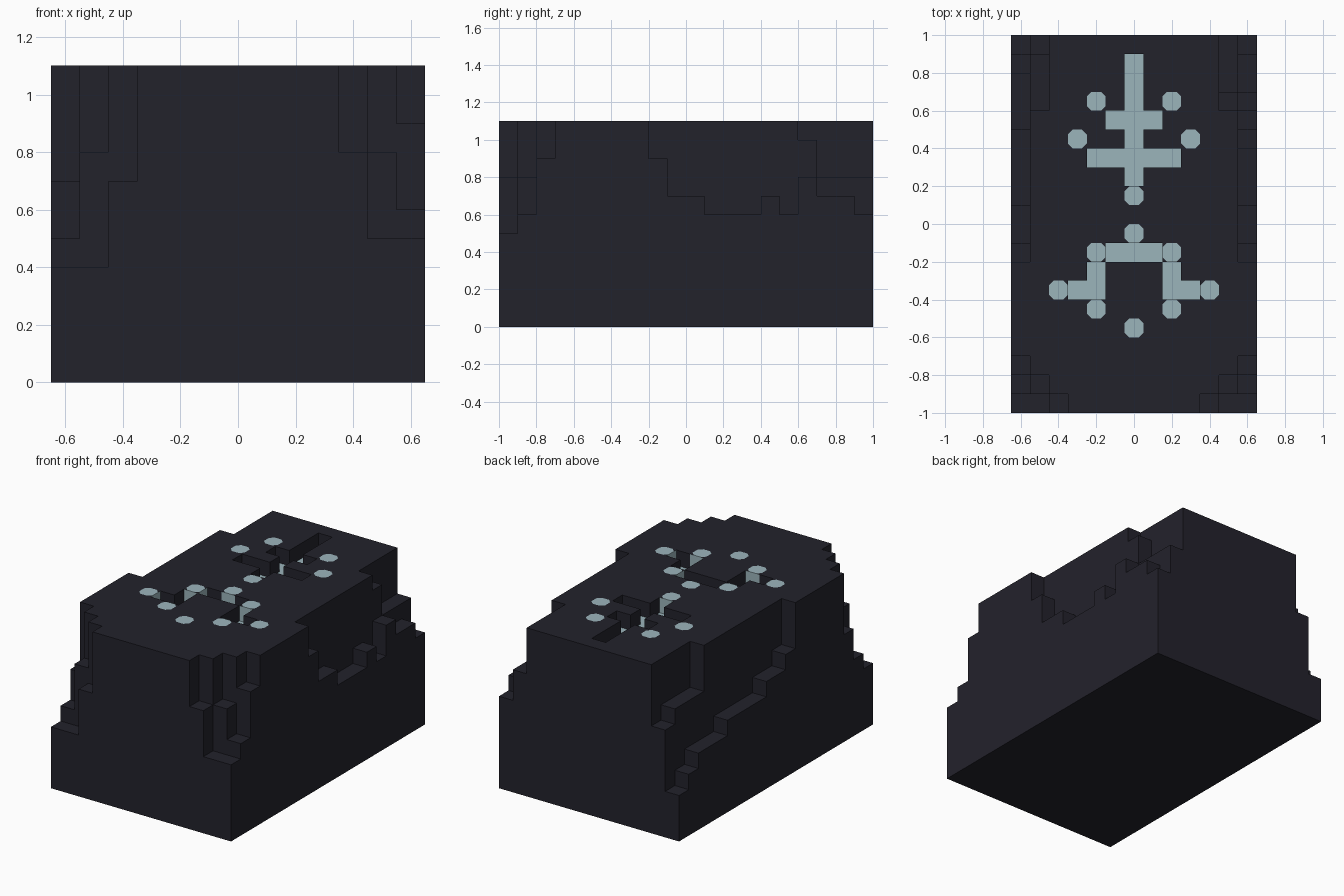
import bpy
import bmesh
from mathutils import Vector

cube = bpy.data.objects.get("Cube")
if cube:
    bpy.data.objects.remove(cube, do_unlink=True)

STEP = 0.1            # size of one block
NX, NY, TOP = 13, 20, 11
MID = NX // 2
CHAMFER = 0.025       # cut corners of the glowing studs


def make_material(name, rgb):
    mat = bpy.data.materials.new(name)
    mat.use_nodes = True
    mat.diffuse_color = (*rgb, 1)
    mat.node_tree.nodes["Principled BSDF"].inputs["Base Color"].default_value = (*rgb, 1)
    return mat


dark = make_material("dark_stone", (0.0165, 0.016, 0.0245))
light = make_material("pale_teal", (0.33, 0.46, 0.50))

# Block heights, counted in steps from the ground
height = {(i, j): TOP for i in range(NX) for j in range(NY)}


def set_column(i, runs, start=0):
    """Fill one column from front to back with (height, count) runs."""
    j = start
    for h, count in runs:
        for _ in range(count):
            height[i, j] = h
            j += 1


# Worn outer columns on both sides
set_column(0, [(4, 1), (5, 1), (7, 1), (TOP, 5), (8, 1), (7, 2), (6, 4), (5, 3), (4, 1), (3, 1)])
set_column(NX - 1, [(5, 1), (6, 1), (9, 1), (TOP, 5), (9, 1), (7, 2), (6, 3), (7, 1),
                    (6, 1), (8, 1), (7, 2), (6, 1)])
# Second columns, broken at front and back
set_column(1, [(4, 1), (8, 1)])
set_column(1, [(8, 3), (7, 1)], start=16)
set_column(NX - 2, [(5, 1), (8, 1)])
set_column(NX - 2, [(10, 1), (8, 3)], start=16)
# Front corner chips
height[2, 0] = 7
height[NX - 3, 0] = 8

# Symbol: sunken grooves and flush studs, mirrored about the centre column
grooves, studs = set(), set()


def mirrored(cells, offset, row):
    cells.update({(MID - offset, row), (MID + offset, row)})


for row in range(12, 19):
    mirrored(grooves, 0, row)
for row, reach in ((13, 2), (15, 1), (8, 1)):
    for offset in range(reach + 1):
        mirrored(grooves, offset, row)
for offset, row in ((2, 7), (2, 6), (3, 6)):
    mirrored(grooves, offset, row)
for offset, row in ((2, 16), (3, 14), (0, 11), (0, 9), (2, 8), (4, 6), (2, 5), (0, 4)):
    mirrored(studs, offset, row)
for cell in grooves:
    height[cell] = TOP - 1
lit = grooves | studs

bm = bmesh.new()


def add_face(points, material):
    face = bm.faces.new([bm.verts.new(p) for p in points])
    face.material_index = material


def add_top(cell, centre, z):
    half = STEP / 2
    corners = [Vector((centre.x + sx * half, centre.y + sy * half, z))
               for sx, sy in ((-1, -1), (1, -1), (1, 1), (-1, 1))]
    if cell not in studs:
        add_face(corners, int(cell in lit))
        return
    # Pale eight-sided stud with dark corner triangles
    ring = []
    for k, corner in enumerate(corners):
        before = corner + (corners[k - 1] - corner).normalized() * CHAMFER
        after = corner + (corners[(k + 1) % 4] - corner).normalized() * CHAMFER
        ring += [before, after]
        add_face([before, corner, after], 0)
    add_face(ring, 1)


# Tops and exposed walls of every block
for (i, j), h in height.items():
    centre = Vector(((i - (NX - 1) / 2) * STEP, (j - (NY - 1) / 2) * STEP, 0))
    add_top((i, j), centre, h * STEP)
    for dx, dy in ((1, 0), (-1, 0), (0, 1), (0, -1)):
        low = height.get((i + dx, j + dy), 0)
        if low < h:
            edge = centre + Vector((dx, dy, 0)) * STEP / 2
            side = Vector((-dy, dx, 0)) * STEP / 2
            bottom, top = Vector((0, 0, low * STEP)), Vector((0, 0, h * STEP))
            add_face([edge - side + bottom, edge + side + bottom,
                      edge + side + top, edge - side + top], int((i, j) in lit))

# Flat underside
bx, by = NX * STEP / 2, NY * STEP / 2
add_face([(-bx, -by, 0), (-bx, by, 0), (bx, by, 0), (bx, -by, 0)], 0)

bmesh.ops.remove_doubles(bm, verts=bm.verts, dist=0.0005)
mesh = bpy.data.meshes.new("carved_stone_block")
bm.to_mesh(mesh)
bm.free()
mesh.materials.append(dark)
mesh.materials.append(light)
stone = bpy.data.objects.new("carved_stone_block", mesh)
bpy.context.collection.objects.link(stone)
